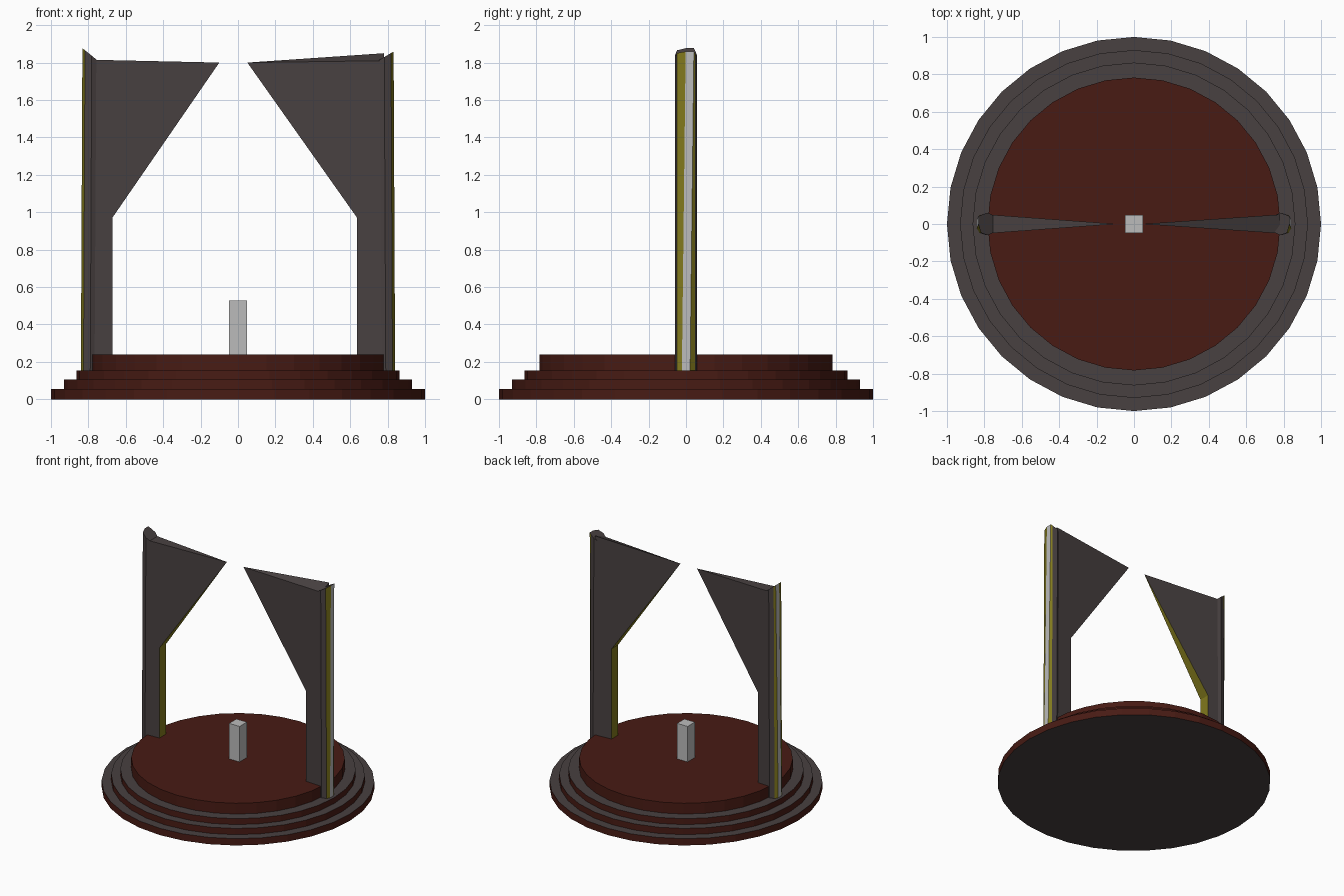
import bpy, bmesh, math

if "Cube" in bpy.data.objects:
    bpy.data.objects.remove(bpy.data.objects["Cube"])


def material(name, rgb):
    m = bpy.data.materials.new(name)
    m.diffuse_color = (*rgb, 1)
    m.use_nodes = True
    m.node_tree.nodes["Principled BSDF"].inputs["Base Color"].default_value = m.diffuse_color
    return m


DARK = material("dark_grey", (0.065, 0.052, 0.052))
MAROON = material("maroon", (0.065, 0.011, 0.007))
YELLOW = material("yellow", (0.22, 0.19, 0.012))
PALE = material("pale_grey", (0.5, 0.5, 0.5))
MATS = [DARK, MAROON, YELLOW, PALE]


def loft(name, rings, side_mat, caps=(0, 0)):
    """Skin matching rings; side_mat(band, side) picks the material slot."""
    bm = bmesh.new()
    vs = [[bm.verts.new(p) for p in r] for r in rings]
    n = len(vs[0])
    for b in range(len(vs) - 1):
        for i in range(n):
            j = (i + 1) % n
            f = bm.faces.new((vs[b][i], vs[b][j], vs[b + 1][j], vs[b + 1][i]))
            f.material_index = side_mat(b, i)
    bm.faces.new(vs[0][::-1]).material_index = caps[0]
    bm.faces.new(vs[-1]).material_index = caps[1]
    bmesh.ops.recalc_face_normals(bm, faces=bm.faces)
    mesh = bpy.data.meshes.new(name)
    bm.to_mesh(mesh)
    bm.free()
    for m in MATS:
        mesh.materials.append(m)
    ob = bpy.data.objects.new(name, mesh)
    bpy.context.collection.objects.link(ob)
    return ob


def circle(r, z, n=32):
    return [(r * math.cos(2 * math.pi * i / n), r * math.sin(2 * math.pi * i / n), z)
            for i in range(n)]


# Stepped round base: maroon risers, dark treads, maroon floor
steps = [(1.0, 0.055), (0.93, 0.105), (0.863, 0.153), (0.783, 0.24)]
rings, z0 = [], 0
for r, z in steps:
    rings += [circle(r, z0), circle(r, z)]
    z0 = z
loft("stepped_base", rings, lambda b, i: 1 if b % 2 == 0 else 0, (0, 1))

# Central post
post = [(-0.047, -0.047), (0.047, -0.047), (0.047, 0.047), (-0.047, 0.047)]
loft("centre_post", [[(x, y, z) for x, y in post] for z in (0.24, 0.527)],
     lambda b, i: 3, (3, 3))

# Column cross-section, outward axis first; pale outer strip between yellow ones
section = [(0.84, -0.022), (0.84, 0.022), (0.826, 0.048), (0.79, 0.06),
           (0.757, 0.045), (0.757, -0.045), (0.79, -0.06), (0.826, -0.048)]
strip = {0: 3, 1: 2, 7: 2}


def gate_side(label, s, tip, inner, top_out, front_z, back_z):
    # Rounded column with a cap rising outwards
    low = [(s * u, y, 0.153) for u, y in section]
    high = []
    for k, (u, y) in enumerate(section):
        t = (u - 0.757) / 0.083
        shift = 0.02 if k in (0, 1) else 0
        high.append((s * (u - 0.008), y + shift, 1.81 + t * (top_out - 1.81)))
    loft(label + "_column", [low, high], lambda b, i: strip.get(i, 0))

    # Wedge-shaped web, thinning to a point, yellow inner edges
    def face(side, z_top):
        outline = [(tip, 1.8), (inner, 0.97), (inner, 0.2), (0.78, 0.2), (0.78, z_top)]
        return [(s * u, side * (0.0005 + 0.05 * (u - tip) / (0.78 - tip)), z)
                for u, z in outline]
    loft(label + "_web", [face(-1, front_z), face(1, back_z)],
         lambda b, i: 2 if i < 2 else 0)


gate_side("left", -1, 0.1, 0.672, 1.877, 1.815, 1.815)
gate_side("right", 1, 0.05, 0.637, 1.859, 1.81, 1.85)
